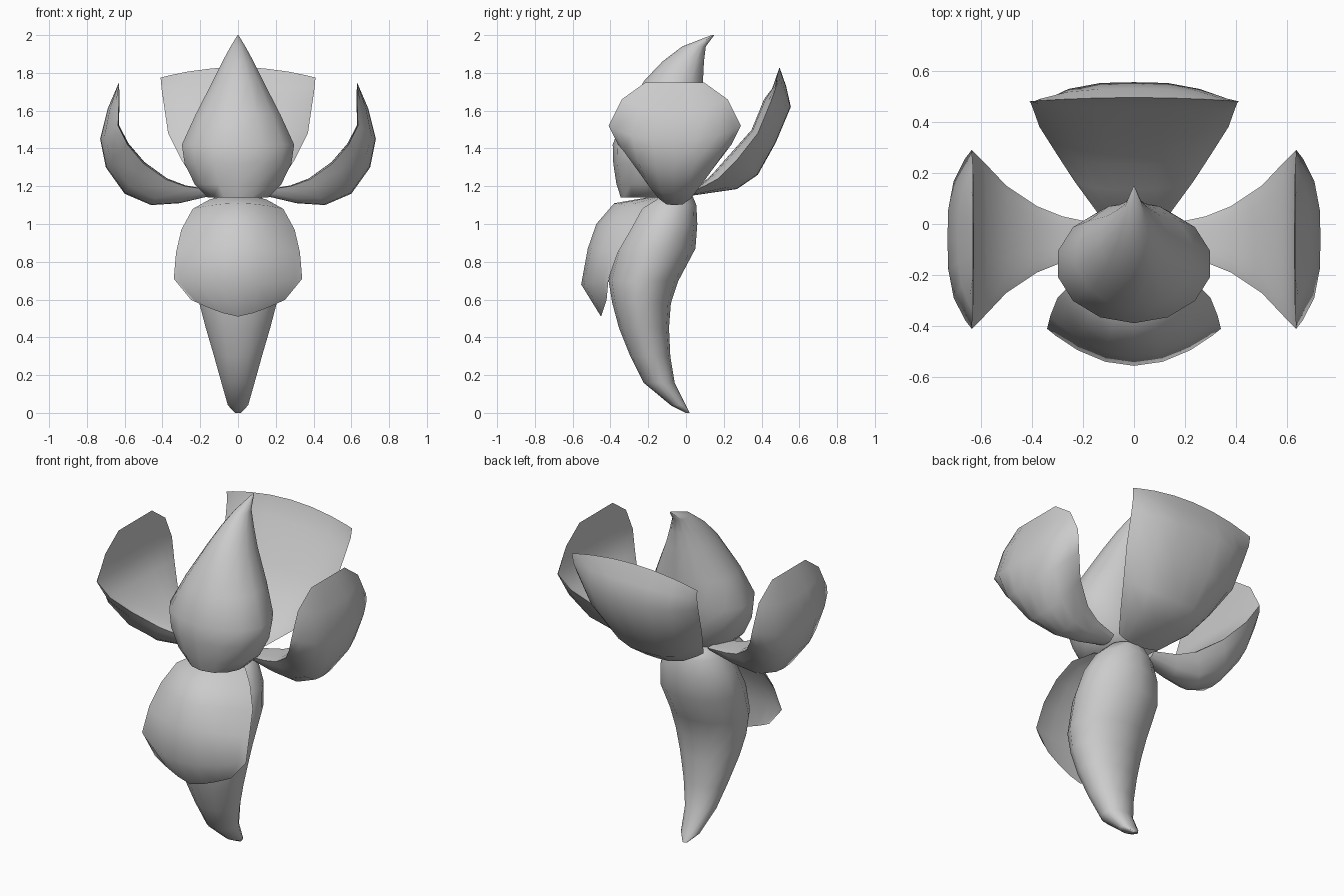
import bpy, bmesh, math
from mathutils import Vector


def finish(name, bm):
    bmesh.ops.remove_doubles(bm, verts=bm.verts, dist=0.0005)
    bmesh.ops.recalc_face_normals(bm, faces=bm.faces)
    for f in bm.faces:
        f.smooth = True
    me = bpy.data.meshes.new(name)
    bm.to_mesh(me)
    bm.free()
    me.set_sharp_from_angle(angle=math.radians(60))
    ob = bpy.data.objects.new(name, me)
    bpy.context.collection.objects.link(ob)
    return ob


def bridge(bm, a, b):
    n = len(a)
    for i in range(n):
        j = (i + 1) % n
        bm.faces.new((a[i], a[j], b[j], b[i]))


def loft(name, rows, seg=14):
    """Closed body from oval rings: (z, y_front, y_back, half_width)."""
    bm = bmesh.new()
    rings = []
    for z, yf, yb, rx in rows:
        ring = []
        for i in range(seg):
            a = 2 * math.pi * i / seg
            ring.append(bm.verts.new((rx * math.sin(a), (yf + yb) / 2 - (yb - yf) / 2 * math.cos(a), z)))
        rings.append(ring)
    for a, b in zip(rings, rings[1:]):
        bridge(bm, a, b)
    bm.faces.new(rings[0])
    bm.faces.new(rings[-1])
    return finish(name, bm)


STEPS = (-1, -0.9, -0.65, -0.33, 0, 0.33, 0.65, 0.9, 1)


def petal(name, rows, place, fill=0.8, power=3.2, tip_power=2):
    """Thick petal. Rows: (mid_u, mid_z, rim_u, rim_z, half_width)."""
    bm = bmesh.new()
    rings = []
    for k, (cu, cz, ru, rz, w) in enumerate(rows):
        last = k == len(rows) - 1
        outer, inner = [], []
        for s in STEPS:
            to = abs(s) ** (tip_power if last else power)
            ti = to if last else fill + (1 - fill) * s ** 4
            for side, t in ((outer, to), (inner, ti)):
                side.append(Vector(place(cu + (ru - cu) * t, w * s, cz + (rz - cz) * t)))
        ring = outer + inner[-2:0:-1]
        rings.append([bm.verts.new(p) for p in ring])
    for a, b in zip(rings, rings[1:]):
        bridge(bm, a, b)
    bm.faces.new(rings[0])
    return finish(name, bm)


# Curved tapering lower body
loft("lower_body", [
    (0.0, 0.0, 0.02, 0.015), (0.04, -0.08, 0.0, 0.055), (0.16, -0.225, -0.06, 0.09),
    (0.3, -0.295, -0.083, 0.13), (0.45, -0.355, -0.09, 0.175), (0.58, -0.39, -0.08, 0.21),
    (0.7, -0.41, -0.04, 0.23), (0.87, -0.37, 0.05, 0.24), (1.0, -0.3, 0.06, 0.22),
    (1.1, -0.24, 0.055, 0.17), (1.16, -0.16, 0.03, 0.11)])

# Pointed central bud
loft("central_bud", [
    (1.14, -0.345, -0.02, 0.165), (1.21, -0.368, 0.03, 0.235), (1.32, -0.385, 0.06, 0.29),
    (1.42, -0.388, 0.075, 0.305), (1.58, -0.33, 0.09, 0.23), (1.76, -0.22, 0.09, 0.135),
    (1.86, -0.125, 0.095, 0.085), (1.94, -0.02, 0.105, 0.04), (2.0, 0.135, 0.15, 0.003)])

# Back petal
petal("back_petal", [
    (0.03, 1.15, 0.04, 1.17, 0.14), (0.27, 1.185, 0.17, 1.24, 0.235),
    (0.38, 1.26, 0.27, 1.34, 0.3), (0.475, 1.43, 0.38, 1.48, 0.37),
    (0.555, 1.62, 0.45, 1.65, 0.395), (0.53, 1.73, 0.475, 1.72, 0.405),
    (0.495, 1.83, 0.48, 1.775, 0.41)],
    lambda u, s, z: (s, u, z), fill=1.35)

# Drooping front petal
petal("front_petal", [
    (-0.15, 1.15, -0.15, 1.13, 0.15), (-0.38, 1.11, -0.23, 1.08, 0.24),
    (-0.475, 1.0, -0.29, 0.97, 0.3), (-0.52, 0.87, -0.36, 0.85, 0.328),
    (-0.555, 0.68, -0.41, 0.71, 0.34), (-0.45, 0.51, -0.42, 0.6, 0.25)],
    lambda u, s, z: (s, u, z), power=2, tip_power=1.4)

# Side petals, mirrored left and right
side = petal("side_petals", [
    (0.14, 1.15, 0.14, 1.18, 0.06), (0.31, 1.11, 0.28, 1.2, 0.09),
    (0.46, 1.10, 0.38, 1.235, 0.13), (0.6, 1.16, 0.5, 1.32, 0.21),
    (0.7, 1.3, 0.585, 1.42, 0.3), (0.73, 1.45, 0.635, 1.52, 0.35),
    (0.69, 1.61, 0.63, 1.66, 0.28), (0.63, 1.75, 0.63, 1.75, 0.155)],
    lambda u, s, z: (u, -0.06 + s, z), fill=1.05)
side.modifiers.new("Mirror", 'MIRROR').use_mirror_merge = False
